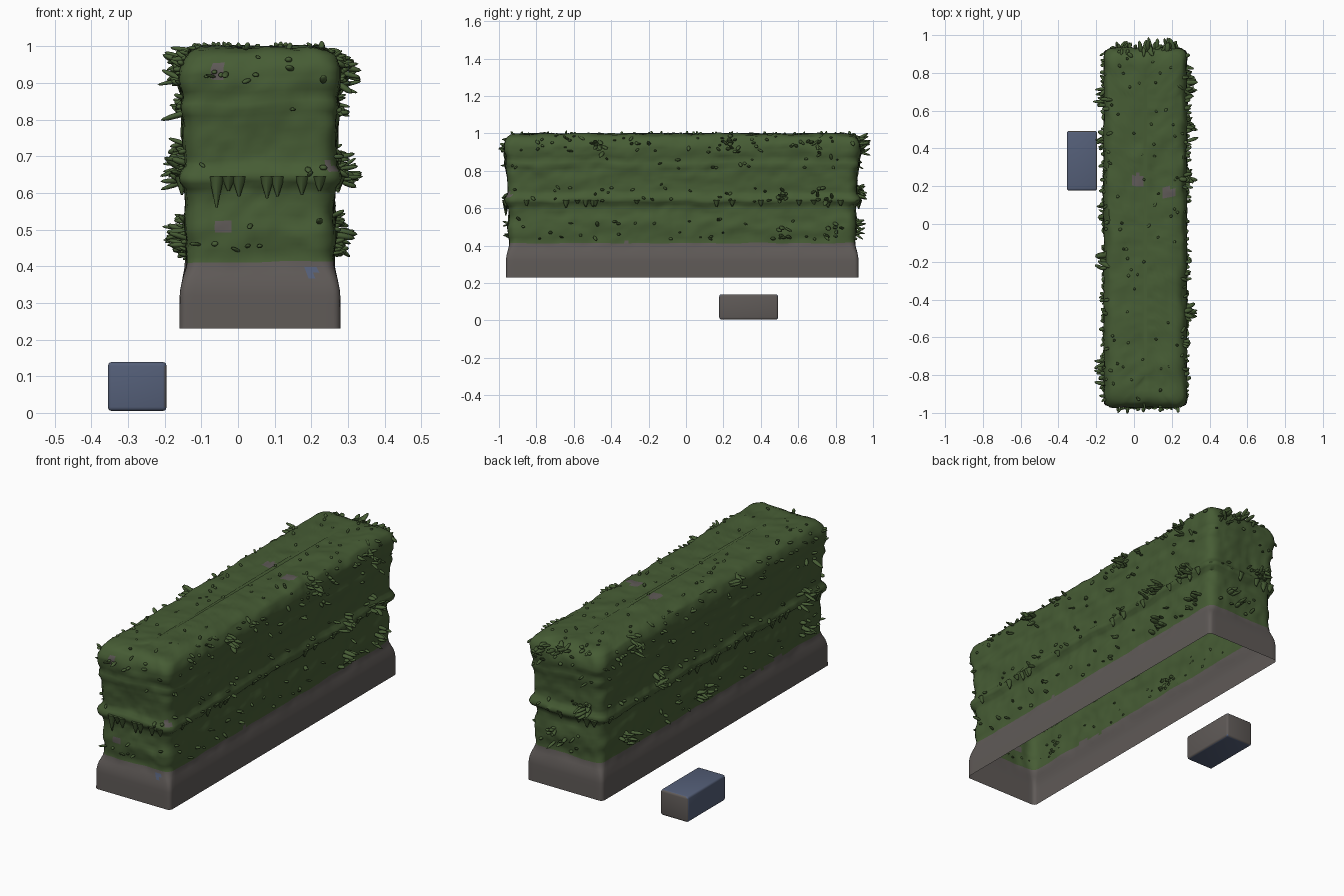
import bpy, bmesh, math, random
from mathutils import Vector, Matrix, noise

if "Cube" in bpy.data.objects:
    bpy.data.objects.remove(bpy.data.objects["Cube"])

random.seed(7)
CX, CY = 0.06, -0.02


def material(name, rgb):
    m = bpy.data.materials.new(name)
    m.diffuse_color = (*rgb, 1)
    m.use_nodes = True
    m.node_tree.nodes["Principled BSDF"].inputs["Base Color"].default_value = m.diffuse_color
    return m


GREEN = material("leaf green", (0.062, 0.108, 0.035))
GREY = material("stone grey", (0.115, 0.102, 0.096))
BLUE = material("slate blue", (0.09, 0.115, 0.19))


def make_object(name, bm, mats):
    me = bpy.data.meshes.new(name)
    bmesh.ops.recalc_face_normals(bm, faces=bm.faces)
    bm.to_mesh(me)
    bm.free()
    for m in mats:
        me.materials.append(m)
    ob = bpy.data.objects.new(name, me)
    bpy.context.collection.objects.link(ob)
    bpy.ops.object.select_all(action='DESELECT')
    bpy.context.view_layer.objects.active = ob
    ob.select_set(True)
    bpy.ops.object.shade_smooth_by_angle(angle=math.radians(50))
    return ob


def ring(hx, hy, r):
    """Rounded rectangle, counter-clockwise, constant number of points."""
    r = min(r, hx)
    pts = []
    corners = [(1, -1, -90, 80), (1, 1, 0, 20), (-1, 1, 90, 80), (-1, -1, 180, 20)]
    arcs = [[Vector((sx * (hx - r) + r * math.cos(math.radians(a + k * 22.5)),
                     sy * (hy - r) + r * math.sin(math.radians(a + k * 22.5)))) for k in range(5)]
            for sx, sy, a, _ in corners]
    for i, (_, _, _, n) in enumerate(corners):
        pts += arcs[i]
        a, b = arcs[i][-1], arcs[(i + 1) % 4][0]
        pts += [a.lerp(b, k / n) for k in range(1, n)]
    return pts


# Hedge profile from the base upwards: z, half width, half length
PROFILE = [(0.23, .22, .943), (0.33, .219, .942), (0.36, .213, .937), (0.40, .202, .925),
           (0.43, .200, .922), (0.50, .206, .932), (0.58, .200, .925), (0.615, .203, .932),
           (0.635, .222, .952), (0.655, .220, .950), (0.68, .205, .932), (0.75, .208, .935),
           (0.81, .210, .938), (0.835, .217, .946), (0.86, .210, .942), (0.90, .220, .955),
           (0.94, .218, .952), (0.97, .204, .937), (0.99, .186, .918), (1.0, .16, .89)]


def half_size(z):
    for (z0, x0, y0), (z1, x1, y1) in zip(PROFILE, PROFILE[1:]):
        if z <= z1:
            t = (z - z0) / (z1 - z0)
            return x0 + (x1 - x0) * t, y0 + (y1 - y0) * t
    return PROFILE[-1][1:]


# Hedge shell, open underneath
bm = bmesh.new()
levels = [(0.23, *half_size(0.23)), (0.29, *half_size(0.29))]
levels += [(0.32 + 0.0155 * i, *half_size(0.32 + 0.0155 * i)) for i in range(43)]
levels += [(z, *half_size(z)) for z in (0.98, 0.99, 1.0)]
levels += [(1.0, .16 - d, .89 - d) for d in (.03, .05, .07, .09, .11, .13, .15)]
rows = []
for z, hx, hy in levels:
    row = []
    leafy = min(1, max(0, (z - 0.36) / 0.1))
    for p in ring(hx, hy, 0.02 + 0.03 * leafy):
        q = Vector((p.x, p.y, z))
        out = Vector((p.x / hx, p.y - max(-hy + hx, min(hy - hx, p.y)), 0))
        out = Vector((p.x, p.y - max(-hy + hx, min(hy - hx, p.y)), 0)).normalized()
        n1 = noise.noise(Vector((q.x * 9, q.y * 9, z * 14)))
        n2 = noise.noise(q * 28)
        if z < 0.99:
            q += out * leafy * (0.008 * n1 + 0.006 * n2)
            q.z += leafy * 0.012 * noise.noise(q * 7)
        else:
            q.z += 0.010 * n1 + 0.006 * n2 - 0.003
        row.append(bm.verts.new(q + Vector((CX, CY, 0))))
    rows.append(row)
for a, b in zip(rows, rows[1:]):
    for i in range(len(a)):
        j = (i + 1) % len(a)
        bm.faces.new((a[i], a[j], b[j], b[i]))
bm.faces.new(rows[-1])
# Grey foot and a few bare spots
SPOTS = [(.02, .23, 1, .036, 1), (.18, .165, 1, .03, 1), (-.055, -.97, .935, .022, 1),
         (.26, -.95, .67, .022, 1), (-.04, -.95, .51, .02, 1), (.2, -.95, .385, .02, 2)]
for f in bm.faces:
    c = f.calc_center_median()
    if c.z < 0.412 + 0.012 * noise.noise(Vector((c.x * 8, c.y * 8, 3))):
        f.material_index = 1
    for x, y, z, r, m in SPOTS:
        if (c - Vector((x, y, z))).length < r and len(f.verts) == 4:
            f.material_index = m
make_object("hedge", bm, [GREEN, GREY, BLUE])


# Leaves and sprigs sticking out of the hedge
def surface(side, t, z):
    """Point and outward direction on a side (0:+x 1:-x 2:+y 3:-y), t in -1..1."""
    hx, hy = half_size(z)
    s = 1 if side % 2 == 0 else -1
    if side < 2:
        return Vector((CX + s * hx, CY + t * (hy - .03), z)), Vector((s, 0, 0))
    return Vector((CX + t * (hx - .03), CY + s * hy, z)), Vector((0, s, 0))


def leaf(bm, p, d, length, width):
    rot = d.to_track_quat('Z', 'Y').to_matrix().to_4x4()
    m = Matrix.Translation(p + d * length * 0.35) @ rot @ Matrix.Diagonal((width, width * .7, length * .65, 1))
    bmesh.ops.create_icosphere(bm, subdivisions=2, radius=1, matrix=m)


def jitter(k):
    return Vector([random.uniform(-k, k) for _ in range(3)])


bm = bmesh.new()
for i in range(300):
    side = random.choice((0, 0, 0, 0, 1, 1, 1, 1, 2, 3))
    z = random.choice((.45, .52, .66, .70, .84, .92, .95, .97)) + random.uniform(-.025, .025)
    p, d = surface(side, random.uniform(-1, 1), z)
    leaf(bm, p, (d + jitter(.7)).normalized(), random.uniform(.012, .035), random.uniform(.006, .011))
# Denser sprays: side, position, height
SPRAYS = [(0, .85, .68), (0, .55, .66), (0, .9, .49), (0, .6, .47), (0, .75, .92), (0, .3, .95),
          (0, -.5, .93), (1, .8, .48), (1, -.85, .50), (1, -.8, .66), (1, .5, .70), (1, .75, .95),
          (1, -.2, .94), (1, .1, .46), (2, .7, .93), (2, -.7, .68), (2, .3, .5), (2, .1, .97)]
for side, t, z in SPRAYS:
    for k in range(9):
        span = 0.06 if side < 2 else 0.25
        p, d = surface(side, max(-1, min(1, t + random.uniform(-span, span))), z + random.uniform(-.045, .04))
        leaf(bm, p, (d + jitter(.55)).normalized(), random.uniform(.03, .065), random.uniform(.008, .014))
# Leaf tufts on the flat top
for i in range(60):
    p = Vector((CX + random.uniform(-.18, .18), CY + random.uniform(-.92, .92), .995))
    leaf(bm, p, (Vector((0, 0, .8)) + jitter(.8)).normalized(), random.uniform(.008, .022), .008)
# Long twigs reaching furthest
leaf(bm, Vector((-.14, -.85, .82)), Vector((-1, .2, -.3)).normalized(), .075, .012)
leaf(bm, Vector((.12, .93, .95)), Vector((.1, 1, .2)).normalized(), .055, .012)
make_object("leaves", bm, [GREEN])

# Hanging tips below the middle ledge
bm = bmesh.new()
tips = [(3, t, l) for t, l in ((-.62, .085), (-.45, .04), (-.3, .055), (.1, .06), (.25, .055), (.6, .05), (.85, .04))]
tips += [(s, random.uniform(-.95, .95), random.uniform(.02, .05)) for s in (0, 1) for _ in range(16)]
tips += [(2, random.uniform(-.9, .9), random.uniform(.02, .05)) for _ in range(5)]
for side, t, l in tips:
    p, d = surface(side, t, .645)
    m = Matrix.Translation(p - d * .008 - Vector((0, 0, l / 2))) @ Matrix.Rotation(math.pi, 4, 'X')
    bmesh.ops.create_cone(bm, cap_ends=True, segments=8, radius1=.02, radius2=.003, depth=l, matrix=m)
make_object("hanging_tips", bm, [GREEN])

# Loose block beside the hedge
bm = bmesh.new()
bmesh.ops.create_cube(bm, size=1, matrix=Matrix.Translation((-.275, .335, .072)) @ Matrix.Diagonal((.16, .315, .134, 1)))
bmesh.ops.bevel(bm, geom=bm.edges[:], offset=.011, segments=3, profile=.5, affect='EDGES')
bm.normal_update()
for f in bm.faces:
    f.material_index = 1 if max(f.normal.x, f.normal.y) > .7 else 0
make_object("loose_block", bm, [BLUE, GREY])
